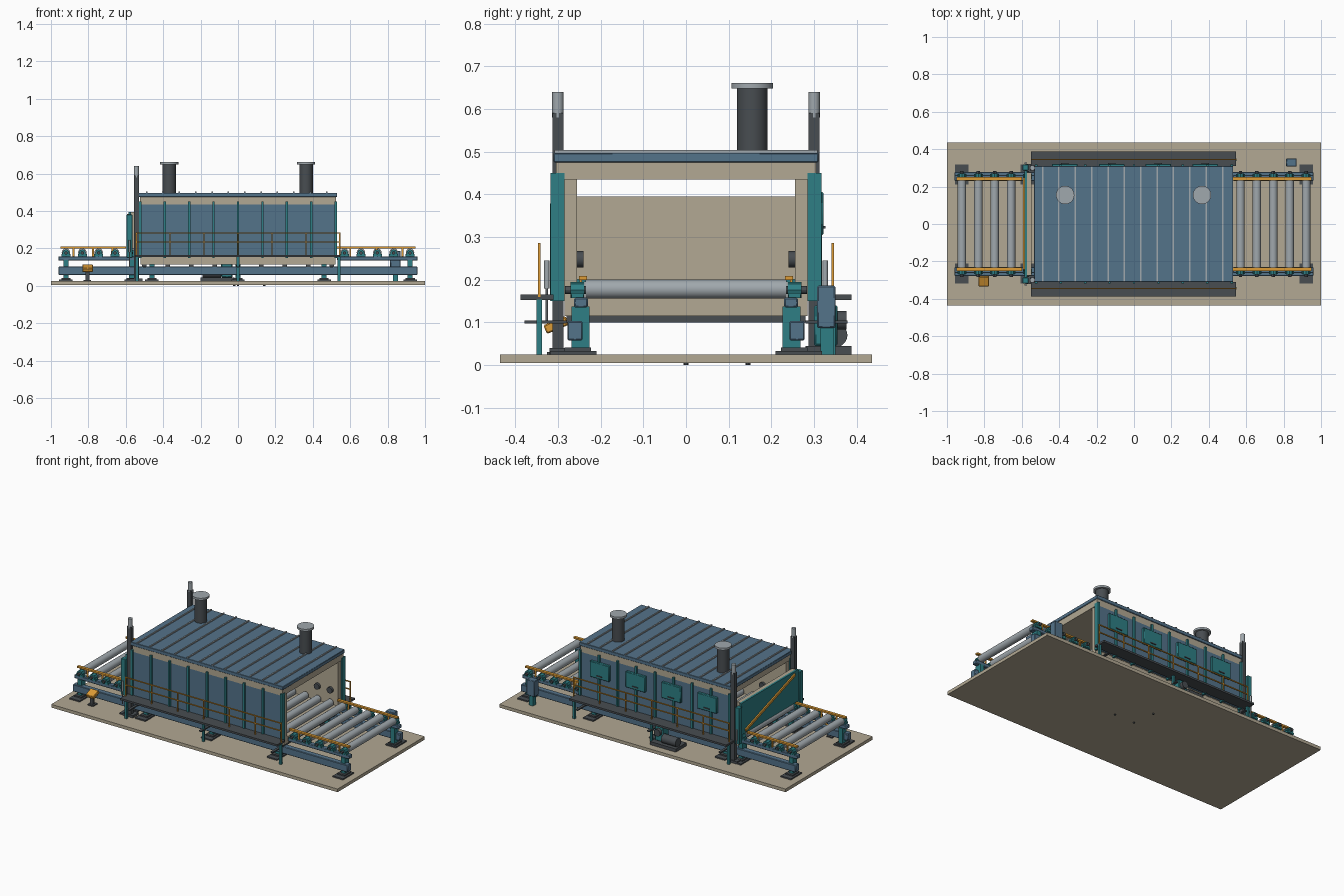
import bpy, bmesh, math
from mathutils import Matrix, Vector


def material(name, r, g, b):
    m = bpy.data.materials.new(name)
    lin = [((c / 255 + 0.055) / 1.055) ** 2.4 for c in (r, g, b)]
    m.diffuse_color = (*lin, 1)
    return m


BLUE = material("panel blue", 84, 115, 138)
BEIGE = material("refractory beige", 178, 168, 147)
TEAL = material("frame teal", 46, 127, 133)
DARK = material("dark steel", 72, 77, 81)
STEEL = material("bright steel", 160, 168, 173)
ORANGE = material("safety orange", 222, 156, 54)


class Part:
    """Collects boxes and rods into one named object."""

    def __init__(self, name, mat):
        self.name, self.mat, self.bm = name, mat, bmesh.new()

    def box(self, x0, x1, y0, y1, z0, z1, rot=None):
        c = Vector(((x0 + x1) / 2, (y0 + y1) / 2, (z0 + z1) / 2))
        m = Matrix.Translation(c) @ (rot or Matrix()) @ Matrix.Diagonal((x1 - x0, abs(y1 - y0), z1 - z0, 1))
        bmesh.ops.create_cube(self.bm, size=1, matrix=m)

    def pair(self, x0, x1, y0, y1, z0, z1):
        self.box(x0, x1, y0, y1, z0, z1)
        self.box(x0, x1, -y1, -y0, z0, z1)

    def rod(self, a, b, r, sides=20):
        a, b = Vector(a), Vector(b)
        q = (b - a).to_track_quat('Z', 'Y').to_matrix().to_4x4()
        bmesh.ops.create_cone(self.bm, cap_ends=True, segments=sides, radius1=r, radius2=r,
                              depth=(b - a).length, matrix=Matrix.Translation((a + b) / 2) @ q)

    def done(self, bevel=0):
        me = bpy.data.meshes.new(self.name)
        self.bm.to_mesh(me)
        self.bm.free()
        me.materials.append(self.mat)
        ob = bpy.data.objects.new(self.name, me)
        bpy.context.collection.objects.link(ob)
        bpy.context.view_layer.objects.active = ob
        ob.select_set(True)
        bpy.ops.object.shade_smooth_by_angle()
        ob.select_set(False)
        if bevel:
            mod = ob.modifiers.new("soft edges", 'BEVEL')
            mod.width, mod.segments = bevel, 1


# floor slab with small anchors underneath
p = Part("floor_slab", BEIGE)
p.box(-1, 1, -0.435, 0.435, 0.005, 0.025)
p.done()
p = Part("floor_anchors", DARK)
for x, y in ((0, 0), (0.14, 0), (-0.02, 0.145)):
    p.rod((x, y, 0), (x, y, 0.006), 0.006, 10)
p.done()

# tunnel lining: hearth, side walls and ceiling
p = Part("tunnel_lining", BEIGE)
p.box(-0.52, 0.52, -0.285, 0.285, 0.115, 0.157)
p.pair(-0.52, 0.52, 0.255, 0.287, 0.157, 0.435)
p.box(-0.525, 0.525, -0.305, 0.305, 0.435, 0.476)
p.done()
p = Part("hearth_crossbeams", DARK)
for i in range(9):
    x = -0.5 + i * 0.125
    p.box(x - 0.012, x + 0.012, -0.28, 0.28, 0.1, 0.116)
p.done()
p = Part("side_panels", BLUE)
for i in range(8):
    x = -0.522 + i * 0.1305
    p.pair(x + 0.002, x + 0.1285, 0.285, 0.305, 0.16, 0.438)
p.done(0.002)
p = Part("wall_ribs", TEAL)
for i in range(9):
    x = -0.522 + i * 0.1305
    p.pair(x - 0.006, x + 0.006, 0.285, 0.317, 0.15, 0.45)
p.done()

# roof with standing seams
p = Part("roof", BLUE)
p.box(-0.535, 0.53, -0.31, 0.31, 0.475, 0.497)
p.done(0.002)
p = Part("roof_seams", STEEL)
for i in range(12):
    x = -0.489 + i * 0.0875
    p.box(x - 0.004, x + 0.004, -0.308, 0.308, 0.496, 0.504)
p.done()

# exhaust stacks
stack, cap = Part("exhaust_stacks", DARK), Part("stack_caps", STEEL)
for x in (-0.368, 0.364):
    stack.rod((x, 0.155, 0.495), (x, 0.155, 0.65), 0.036, 28)
    cap.rod((x, 0.155, 0.648), (x, 0.155, 0.661), 0.049, 28)
stack.done()
cap.done()

# service hatches on the rear wall
p, h = Part("service_hatches", TEAL), Part("hatch_handles", DARK)
for x in (0.38, 0.13, -0.12, -0.37):
    p.box(x - 0.068, x + 0.068, 0.303, 0.322, 0.305, 0.405)
    h.box(x - 0.02, x + 0.02, 0.321, 0.327, 0.32, 0.326)
p.done(0.003)
h.done()

# burner nozzles inside the walls
p = Part("burner_nozzles", DARK)
for x in (-0.36, -0.12, 0.13, 0.38, 0.47):
    for s in (-1, 1):
        p.rod((x, s * 0.24, 0.248), (x, s * 0.26, 0.248), 0.019)
p.done()

# lifting door at the left end
p = Part("door_plate", TEAL)
p.box(-0.585, -0.572, -0.285, 0.285, 0.195, 0.395)
p.done()
p = Part("door_lining", BEIGE)
p.box(-0.572, -0.548, -0.275, 0.275, 0.2, 0.395)
p.done()
p = Part("door_brace", ORANGE)
tilt = Matrix.Rotation(math.atan2(-0.165, 0.5), 4, 'X')
p.box(-0.593, -0.585, -0.26, 0.26, 0.288, 0.304, tilt)
p.done()
p = Part("door_guides", TEAL)
p.pair(-0.595, -0.565, 0.287, 0.318, 0.15, 0.38)
p.done(0.002)
p = Part("lift_columns", DARK)
p.pair(-0.557, -0.53, 0.287, 0.313, 0.03, 0.59)
p.pair(-0.58, -0.51, 0.265, 0.32, 0.025, 0.04)
p.done()
p = Part("lift_cylinders", STEEL)
for s in (-1, 1):
    p.rod((-0.543, s * 0.3, 0.58), (-0.543, s * 0.3, 0.64), 0.0135)
    p.rod((-0.58, s * 0.326, 0.18), (-0.58, s * 0.326, 0.245), 0.006, 12)
    p.rod((-0.58, s * 0.326, 0.1), (-0.58, s * 0.326, 0.18), 0.003, 8)
p.done()

# conveyor frame: long beams and upper rails
p = Part("frame_beams", BLUE)
p.pair(-0.96, 0.96, 0.242, 0.278, 0.058, 0.103)
for x0, x1 in ((-0.96, -0.53), (0.53, 0.96)):
    p.pair(x0, x1, 0.23, 0.262, 0.135, 0.158)
p.done(0.003)
legs, feet = Part("frame_legs", TEAL), Part("frame_feet", DARK)
for x in (-0.92, -0.57, -0.46, 0, 0.46, 0.92):
    top = 0.137 if abs(x) > 0.5 else 0.116
    legs.pair(x - 0.014, x + 0.014, 0.226, 0.268, 0.035, top)
    feet.pair(x - 0.036, x + 0.036, 0.21, 0.318, 0.025, 0.033)
    feet.pair(x - 0.025, x + 0.025, 0.222, 0.285, 0.033, 0.041)
legs.done()
feet.done()

# rollers, bearing blocks and guide rails
rollers, shafts = Part("rollers", STEEL), Part("roller_shafts", DARK)
bearings = Part("bearing_blocks", TEAL)
for i in range(22):
    x = -0.92 + i * 1.84 / 21
    rollers.rod((x, -0.235, 0.178), (x, 0.235, 0.178), 0.0225, 24)
    if abs(x) > 0.53:
        shafts.rod((x, -0.283, 0.176), (x, 0.283, 0.176), 0.009, 12)
        for s in (-1, 1):
            bearings.rod((x, s * 0.238, 0.176), (x, s * 0.27, 0.176), 0.019, 8)
        bearings.pair(x - 0.024, x + 0.024, 0.24, 0.268, 0.157, 0.169)
rollers.done()
shafts.done()
bearings.done()
p = Part("guide_rails", ORANGE)
for x0, x1 in ((-0.95, -0.6), (0.53, 0.95)):
    p.pair(x0, x1, 0.232, 0.25, 0.199, 0.209)
    for x in (x0 + 0.07, (x0 + x1) / 2, x1 - 0.07):
        p.pair(x - 0.005, x + 0.005, 0.243, 0.249, 0.158, 0.2)
p.done()

# side walkways with handrails
p = Part("walkways", DARK)
p.pair(-0.552, 0.545, 0.31, 0.387, 0.153, 0.165)
for x in (-0.5, 0, 0.5):
    p.pair(x - 0.008, x + 0.008, 0.28, 0.378, 0.097, 0.104)
p.done()
p = Part("walkway_legs", TEAL)
for x in (-0.54, 0, 0.54):
    p.pair(x - 0.007, x + 0.007, 0.337, 0.35, 0.025, 0.154)
p.done()
p = Part("handrails", ORANGE)
for z in (0.235, 0.283):
    p.pair(-0.547, 0.547, 0.341, 0.347, z - 0.003, z + 0.003)
for i in range(7):
    x = -0.544 + i * 1.088 / 6
    p.pair(x - 0.003, x + 0.003, 0.341, 0.347, 0.16, 0.285)
p.done()

# blower unit behind the tunnel
p = Part("blower_motor", DARK)
p.box(-0.2, -0.02, 0.28, 0.387, 0.025, 0.045)
p.rod((-0.19, 0.35, 0.07), (-0.09, 0.35, 0.07), 0.028)
p.rod((-0.06, 0.35, 0.105), (-0.06, 0.376, 0.105), 0.022)
p.done()
p = Part("blower_housing", TEAL)
p.box(-0.09, -0.03, 0.3, 0.355, 0.045, 0.14)
p.done(0.004)

# operator pedestal at the front left
p = Part("pedestal_post", DARK)
p.box(-0.815, -0.795, -0.312, -0.294, 0.025, 0.085)
p.box(-0.825, -0.785, -0.325, -0.28, 0.025, 0.031)
p.done()
p = Part("pedestal_console", ORANGE)
p.box(-0.832, -0.776, -0.332, -0.276, 0.083, 0.105, Matrix.Rotation(0.4, 4, 'X'))
p.done(0.003)

# control cabinet at the rear right
p = Part("cabinet_post", TEAL)
p.box(0.828, 0.856, 0.315, 0.345, 0.025, 0.09)
p.done()
p = Part("control_cabinet", BLUE)
p.box(0.814, 0.87, 0.307, 0.35, 0.087, 0.186)
p.done(0.003)
